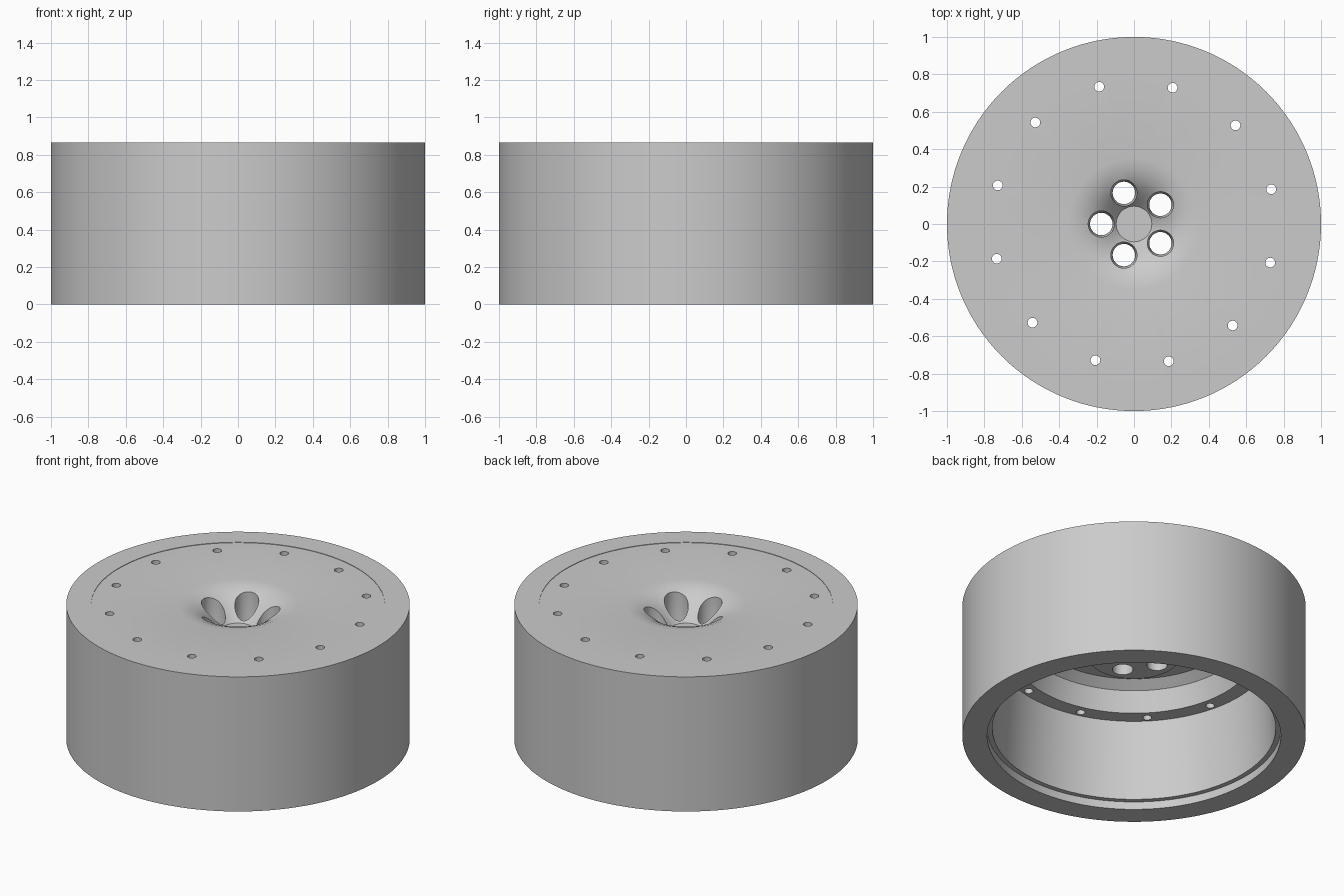
import bpy, bmesh, math
from mathutils import Vector

old = bpy.data.objects.get("Cube")
if old:
    bpy.data.objects.remove(old, do_unlink=True)

grey = bpy.data.materials.new("plain grey")
grey.use_nodes = True
COLOUR = (0.6, 0.6, 0.6, 1)
grey.diffuse_color = COLOUR
grey.node_tree.nodes["Principled BSDF"].inputs["Base Color"].default_value = COLOUR


def lathe(bm, profile, steps, centre=(0, 0)):
    """Revolve a closed (radius, height) profile about a vertical axis."""
    cx, cy = centre
    verts = [bm.verts.new((cx + r, cy, z)) for r, z in profile]
    edges = [bm.edges.new((a, b)) for a, b in zip(verts, verts[1:] + verts[:1])]
    bmesh.ops.spin(bm, geom=verts + edges, cent=(cx, cy, 0), axis=(0, 0, 1),
                   angle=math.tau, steps=steps, use_duplicate=False)


def finish(name, bm):
    bmesh.ops.remove_doubles(bm, verts=bm.verts, dist=1e-4)
    # remove the leftover edge that runs along the axis
    loose = [e for e in bm.edges if not e.link_faces]
    bmesh.ops.delete(bm, geom=loose, context='EDGES')
    bmesh.ops.recalc_face_normals(bm, faces=bm.faces)
    mesh = bpy.data.meshes.new(name)
    bm.to_mesh(mesh)
    bm.free()
    obj = bpy.data.objects.new(name, mesh)
    bpy.context.collection.objects.link(obj)
    mesh.materials.append(grey)
    return obj


def select(obj):
    bpy.ops.object.select_all(action='DESELECT')
    obj.select_set(True)
    bpy.context.view_layer.objects.active = obj


def ring_positions(count, radius, start):
    for i in range(count):
        a = math.radians(start) + math.tau * i / count
        yield radius * math.cos(a), radius * math.sin(a)


TOP = 0.865
FACE = 0.862
RIM_R = 0.855

# Tire: a plain thick ring
bm = bmesh.new()
lathe(bm, [(RIM_R, 0), (1, 0), (1, TOP), (RIM_R, TOP)], 128)
tire = finish("tire", bm)

# Rim: dished face, hub pad, inner ledge and barrel
bm = bmesh.new()
lathe(bm, [
    (0, 0.70), (0.095, 0.70),                                # hub floor
    (0.13, 0.74), (0.17, 0.782), (0.205, 0.812),             # dish
    (0.24, 0.833), (0.29, 0.853), (0.35, FACE),
    (RIM_R, FACE), (RIM_R, 0.05), (0.825, 0.05),             # outer barrel
    (0.795, 0.557), (0.70, 0.557),                           # bolt ledge
    (0.66, 0.685), (0.60, 0.73),                             # inner step
    (0.29, 0.73), (0.27, 0.54), (0, 0.54),                   # hub pad
], 128)
rim = finish("rim", bm)

# Cutters: seated lug holes and small bolt holes
bm = bmesh.new()
for spot in ring_positions(5, 0.175, 36):
    lathe(bm, [(0, 0.4), (0.06, 0.4), (0.06, 0.60), (0.07, 0.64),
               (0.07, 1), (0, 1)], 32, spot)
for spot in ring_positions(12, 0.757, 14.2):
    lathe(bm, [(0, 0.4), (0.026, 0.4), (0.026, 1), (0, 1)], 20, spot)
cutter = finish("hole_cutter", bm)
cutter.hide_render = True

select(rim)
cut = rim.modifiers.new("holes", 'BOOLEAN')
cut.operation = 'DIFFERENCE'
cut.solver = 'EXACT'
cut.object = cutter
bpy.ops.object.modifier_apply(modifier=cut.name)
bpy.data.objects.remove(cutter, do_unlink=True)

for part in (tire, rim):
    select(part)
    bpy.ops.object.shade_smooth_by_angle(angle=math.radians(30))
